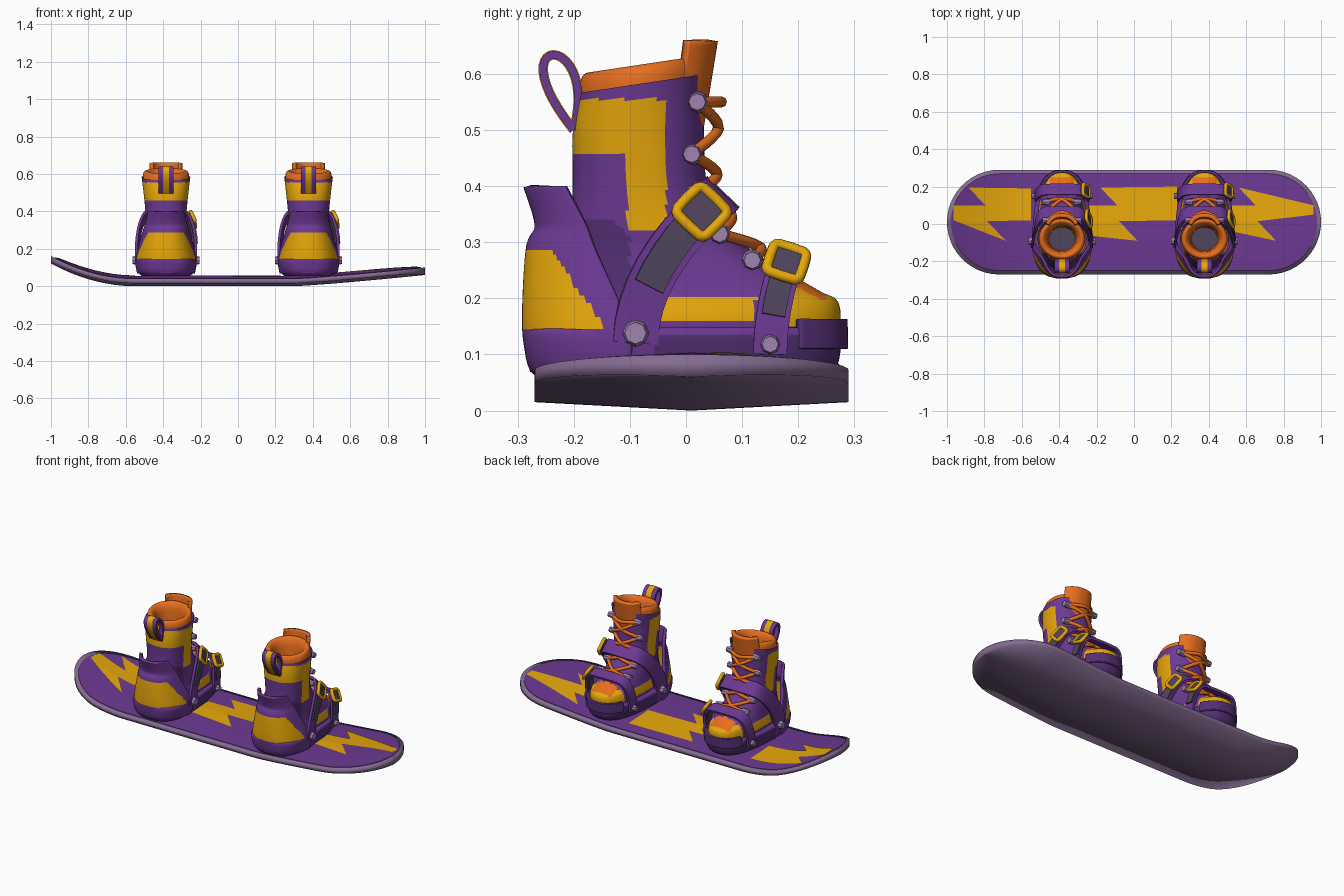
import bpy, bmesh
from math import sin, cos, pi, acos, radians, copysign, sqrt
from mathutils import Vector

cube = bpy.data.objects.get("Cube")
if cube:
    bpy.data.objects.remove(cube)


def material(name, *rgb):
    m = bpy.data.materials.new(name)
    m.use_nodes = True
    m.diffuse_color = (*rgb, 1)
    m.node_tree.nodes["Principled BSDF"].inputs["Base Color"].default_value = (*rgb, 1)
    return m


PURPLE = material("purple", .15, .041, .29)
DARK = material("dark_purple", .085, .028, .17)
YELLOW = material("golden_yellow", .82, .4, .003)
ORANGE = material("orange", .82, .16, .013)
LILAC = material("lilac", .35, .23, .43)
MAUVE = material("mauve", .235, .15, .285)
GREY = material("dark_grey", .08, .058, .107)


def add(name, data, *mats):
    for m in mats:
        data.materials.append(m)
    o = bpy.data.objects.new(name, data)
    bpy.context.collection.objects.link(o)
    return o


def finish(name, bm, mats, rule=None, angle=40):
    bmesh.ops.recalc_face_normals(bm, faces=bm.faces)
    if rule:
        for f in bm.faces:
            f.material_index = rule(f.calc_center_median())
    me = bpy.data.meshes.new(name)
    bm.to_mesh(me)
    bm.free()
    me.shade_smooth()
    me.set_sharp_from_angle(angle=radians(angle))
    return add(name, me, *mats)


def smooth(rows, steps=6):
    """Catmull-Rom through tuples of any length."""
    p = [Vector(r) for r in rows]
    p = [p[0]] + p + [p[-1]]
    out = []
    for a, b, c, d in zip(p, p[1:], p[2:], p[3:]):
        for k in range(steps):
            t = k / steps
            out.append(b + (c - a) * (t / 2) + (a * 2 - b * 5 + c * 4 - d) * (t * t / 2)
                       + (b * 3 - a - c * 3 + d) * (t ** 3 / 2))
    return out + [p[-1]]


def oval(t, power):
    return [copysign(abs(v) ** (2 / power), v) for v in (cos(2 * pi * t), sin(2 * pi * t))]


def bridge(bm, rings, closed=True):
    for a, b in zip(rings, rings[1:]):
        for i in range(len(a) if closed else len(a) - 1):
            j = (i + 1) % len(a)
            bm.faces.new((a[i], a[j], b[j], b[i]))


def loft(name, rows, mats, n=64, steps=8, power=2, taper=0, rule=None, caps=(0, -1)):
    """Stacked oval rings: (height, back, front, half width); the cuff slopes up to the front."""
    bm, rings = bmesh.new(), []
    for z, back, front, hw in smooth(rows, steps):
        ring, slope = [], .15 * min(1, max(0, 8 * z - 3.6))
        for i in range(n):
            c, s = oval(i / n, power)
            dy = s * (front - back) / 2
            ring.append(bm.verts.new((c * hw * (1 - taper * s), (front + back) / 2 + dy, z + slope * dy)))
        rings.append(ring)
    bridge(bm, rings)
    for end in caps:
        bm.faces.new(rings[end])
    finish(name, bm, mats, rule)


def shell(name, rows, yc, thick, mats, rule=None, n=64):
    """Curved wall: (height, middle y, half width, edge y)."""
    bm, rings = bmesh.new(), []
    for z, mid, hw, edge in smooth(rows, 12):
        a = acos((edge - yc) / (mid - yc))
        turns = [a * (2 * i / n - 1) for i in range(n + 1)]
        rings.append([bm.verts.new((hw * copysign(abs(sin(t)) ** .8, t), yc + (mid - yc) * cos(t), z))
                      for t in turns])
    bridge(bm, rings, False)
    mod = finish(name, bm, mats, rule).modifiers.new("thickness", "SOLIDIFY")
    mod.thickness, mod.offset = thick, 0


def frame(p, q, core):
    """Tangent, width and outward directions of a band around a core point."""
    t = (q - p).normalized()
    w = t.cross(p - core).normalized()
    return t, w, w.cross(t)


def ribbon(name, path, core, width, thick, mat):
    bm, rings = bmesh.new(), []
    for i, p in enumerate(path):
        a, b = path[max(i - 1, 0)], path[min(i + 1, len(path) - 1)]
        w, o = [v / 2 for v in frame((a + b) / 2, b, core)[1:]]
        rings.append([bm.verts.new(p + w * width * u + o * thick * v)
                      for u, v in ((-1, -1), (1, -1), (1, 1), (-1, 1))])
    bridge(bm, rings)
    bm.faces.new(rings[0])
    bm.faces.new(rings[-1])
    finish(name, bm, [mat])


def tube(name, pts, radius, mat, cyclic=False):
    cu = bpy.data.curves.new(name, "CURVE")
    cu.dimensions, cu.bevel_depth, cu.bevel_resolution = "3D", radius, 2
    sp = cu.splines.new("POLY")
    sp.points.add(len(pts) - 1)
    for q, p in zip(sp.points, pts):
        q.co = (*p, 1)
    sp.use_cyclic_u = cyclic
    add(name, cu, mat)


def stud_pair(name, x, y, z, radius, depth):
    for side in (-1, 1):
        bm = bmesh.new()
        bmesh.ops.create_cone(bm, cap_ends=True, segments=8, radius1=radius, radius2=radius * .75, depth=depth)
        for v in bm.verts:
            v.co = Vector((side * (x + v.co.z), y + v.co.x, z + v.co.y))
        finish(name, bm, [LILAC], angle=30)


# Board: curled nose at -x, gently rising tail at +x, slightly crowned deck
RADIUS, RIM, CROWN = .28, .021, .012


def board_z(x):
    return .005 + .6 * max(0, -x - .55) ** 2 + .092 * max(0, x - .3) ** 1.2


def half_width(x, r):
    return max(.012, sqrt(max(0, r * r - max(0, abs(x) - .72) ** 2)))


def slab(name, r, low, high, vee, crown, mat, angle):
    bm, rings = bmesh.new(), []
    for i in range(49):
        x = (.72 + r) * sin(pi * (i / 48 - .5))
        w = half_width(x, r)
        under = [(s, low + vee * (abs(s) * w / r - 1)) for s in (-1, 0, 1)]
        rings.append([bm.verts.new((x, .01 + w * s, board_z(x) + h))
                      for s, h in under + [(1, high), (0, high + crown * w / r), (-1, high)]])
    bridge(bm, rings)
    bm.faces.new(rings[0])
    bm.faces.new(rings[-1])
    finish(name, bm, [mat], angle=angle)


slab("board_body", RADIUS, .01, .035, .015, 0, MAUVE, 180)
slab("board_deck", RADIUS - RIM, .025, .038, 0, CROWN, PURPLE, 40)


# Zigzag bolts painted along the deck
def deck_bolt(name, start, end, top, foot, low):
    bm = bmesh.new()
    outline = [(start, .1), (start + .17, .1), (start + .08, .195), (end, top), (end, foot),
               (start + .18, .015), (start + .28, -.09), (start, low)]
    face = bm.faces.new([bm.verts.new((x, y, 0)) for x, y in outline])
    face.normal_update()
    if face.normal.z < 0:
        face.normal_flip()
    bmesh.ops.triangulate(bm, faces=bm.faces)
    cuts = [((k / 25, 0, 0), (1, 0, 0)) for k in range(-24, 25)] + [((0, .01, 0), (0, 1, 0))]
    for point, direction in cuts:
        bmesh.ops.bisect_plane(bm, geom=bm.verts[:] + bm.edges[:] + bm.faces[:],
                               plane_co=point, plane_no=direction)
    r = RADIUS - RIM
    for v in bm.verts:
        x, y, z = v.co
        v.co.z = board_z(x) + .041 + CROWN * (half_width(x, r) - abs(y - .01)) / r
    me = bpy.data.meshes.new(name)
    bm.to_mesh(me)
    bm.free()
    add(name, me, YELLOW)


deck_bolt("nose_bolt", -.965, -.55, .19, .02, .02)
deck_bolt("middle_bolt", -.26, .23, .2, .02, -.06)
deck_bolt("tail_bolt", .48, .96, .1, .05, -.03)
board_objects = set(bpy.data.objects)


# Boot shell with yellow panels, a dark heel and an orange toe patch
def boot_colour(c):
    if .185 < c.y < .25 and c.z > .198 and abs(c.x) < .065:
        return 2
    if c.z < .34 and c.y < -.1 - max(0, c.z - .31):
        return 3
    collar = .46 < c.z < .555 and c.y < -.1
    stem = .32 < c.z < .555 and abs(c.y + .07) < .035
    side = abs(c.y - .035) < .09 and abs(c.z - .18) < .023
    toe = c.y > .18 and .15 < c.z < .22
    return int(collar or stem or side or toe)


loft("boot_shell", [(.08, -.25, .265, .115), (.15, -.25, .275, .128), (.195, -.24, .27, .122),
                    (.215, -.235, .235, .116), (.28, -.215, .125, .107), (.33, -.207, .07, .107),
                    (.4, -.202, .038, .11), (.5, -.202, .032, .12), (.583, -.19, .034, .13)],
     [PURPLE, YELLOW, ORANGE, DARK], n=120, steps=12, power=2.3, rule=boot_colour, caps=[0])

# Liner rises over the cuff, then folds down to the insole
LINER = [(.55, .122), (.592, .124), (.615, .114), (.61, .095), (.57, .078), (.45, .07)]
loft("boot_liner", [(z, -.08 - r * .89, -.08 + r * .89, r) for z, r in LINER],
     [ORANGE, GREY], steps=3, rule=lambda c: int(c.z < .455), caps=[-1])
shell("boot_tongue", [(.5, .02, .095, -.02), (.66, .046, .095, 0)], -.08, .022, [ORANGE])

# Binding base, toe bumper and highback
BASE = [(.055, -.02), (.08, 0), (.135, .008), (.148, 0)]
loft("binding_base", [(z, -.282 - g, .27 + g, .148 + g) for z, g in BASE],
     [PURPLE, DARK], steps=4, power=2.7, taper=.13, rule=lambda c: int(c.y > -.05 and c.z < .138))
shell("toe_bumper", [(.11, .279, .15, .2), (.163, .278, .145, .2)], 0, .02, [DARK])
shell("binding_highback", [(.07, -.27, .148, -.1), (.145, -.284, .155, -.1), (.285, -.278, .128, -.16),
                           (.33, -.262, .122, -.178), (.4, -.282, .112, -.215)],
      -.08, .016, [PURPLE, YELLOW],
      rule=lambda c: int(.145 < c.z < .285 and c.z < .26 - 1.5 * (c.y + .22)))


# Straps arch over the boot; pad and buckle sit on the +x side
def strap(kind, x, y, z, forward, rise, width, size):
    path = []
    for k in range(25):
        c, s = cos(pi * k / 24), sin(pi * k / 24)
        path.append(Vector((copysign(x * abs(c) ** .3, c), y + forward * s * s, z + rise * s)))
    core = Vector((0, y, z + rise * .4))
    ribbon(kind + "_strap", path, core, width, .014, PURPLE)
    ribbon(kind + "_pad", path[3:9], core, width * .7, .03, GREY)
    t, w, o = frame(path[7], path[9], core)
    c = path[8] + o * .018
    corners = [oval(k / 16, 6) for k in range(16)]
    tube(kind + "_buckle", [c + (t * u + w * v) * size for u, v in corners], .01, YELLOW, True)
    ribbon(kind + "_buckle_plate", [c - t * size, c + t * size], core, size * 1.8, .008, GREY)
    stud_pair(kind + "_bolt", x + .012, y, z + .018, width * .32, .024)


strap("ankle", .155, -.09, .12, .152, .265, .08, .036)
strap("toe", .14, .15, .1, .035, .18, .06, .031)


# Lace hooks and crossed laces
def lace(p, q):
    mid = (Vector(p) + Vector(q)) / 2 + Vector((0, .043, 0))
    mid.x = 0
    tube("lace", smooth([p, mid, q]), .01, ORANGE)


HOOKS = [(.02, .55), (.01, .457), (.015, .385), (.06, .315), (.118, .268)]
HOOK_X = .085
for y, z in HOOKS:
    stud_pair("lace_hook", HOOK_X, y, z, .02, .04)
for x in (-HOOK_X, HOOK_X):
    for upper, lower in zip(HOOKS, HOOKS[1:]):
        lace((x, *upper), (-x, *lower))
lace((-HOOK_X, *HOOKS[0]), (HOOK_X, *HOOKS[0]))

# Heel pull loop: a teardrop with a yellow centre stripe
turns = [2 * pi * k / 32 for k in range(33)]
teardrop = [Vector((0, -.2 - .018 * (1 - cos(a)) - .036 * sin(a) * sin(a / 2), .567 - .067 * cos(a))) for a in turns]
loop_core = Vector((0, -.23, .595))
ribbon("pull_loop", teardrop, loop_core, .08, .014, PURPLE)
ribbon("pull_loop_stripe", teardrop, loop_core, .034, .017, YELLOW)

# Place the finished boot twice
for o in set(bpy.data.objects) - board_objects:
    twin = o.copy()
    bpy.context.collection.objects.link(twin)
    twin.name = "right_" + o.name
    o.name = "left_" + o.name
    o.location.x, twin.location.x = .377, -.385
